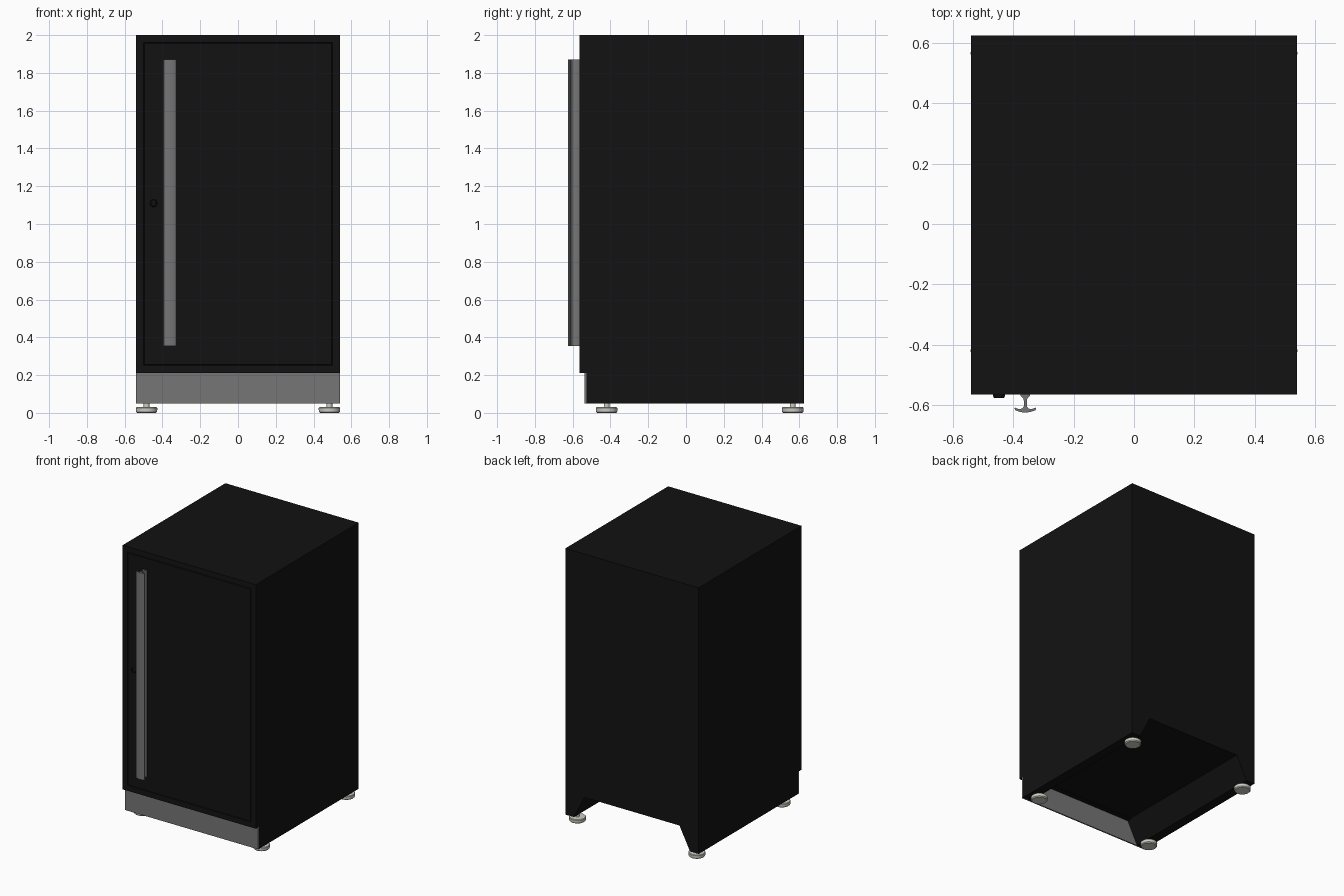
import bpy, bmesh, math

if "Cube" in bpy.data.objects:
    bpy.data.objects.remove(bpy.data.objects["Cube"])

def material(name, rgb):
    m = bpy.data.materials.new(name)
    m.diffuse_color = (*rgb, 1)
    m.use_nodes = True
    m.node_tree.nodes["Principled BSDF"].inputs["Base Color"].default_value = m.diffuse_color
    return m

BLACK = material("black_enamel", (0.006, 0.006, 0.006))
STEEL = material("brushed_steel", (0.18, 0.18, 0.18))
PALE = material("pale_plastic", (0.62, 0.61, 0.55))

def finish(name, bm, mat, smooth=False):
    bmesh.ops.recalc_face_normals(bm, faces=bm.faces)
    me = bpy.data.meshes.new(name)
    bm.to_mesh(me)
    bm.free()
    me.materials.append(mat)
    ob = bpy.data.objects.new(name, me)
    bpy.context.collection.objects.link(ob)
    if smooth:
        bpy.ops.object.select_all(action='DESELECT')
        bpy.context.view_layer.objects.active = ob
        ob.select_set(True)
        bpy.ops.object.shade_smooth_by_angle(angle=math.radians(35))
    return ob

def box_bm(x0, x1, y0, y1, z0, z1):
    bm = bmesh.new()
    bmesh.ops.create_cube(bm, size=1)
    for v in bm.verts:
        v.co = (x1 if v.co.x > 0 else x0, y1 if v.co.y > 0 else y0, z1 if v.co.z > 0 else z0)
    return bm

def prism(name, pts, direction, mat, smooth=False):
    """Extrude a closed outline of 3D points along a direction."""
    bm = bmesh.new()
    f = bm.faces.new([bm.verts.new(p) for p in pts])
    ext = bmesh.ops.extrude_face_region(bm, geom=[f], use_keep_orig=True)
    bmesh.ops.translate(bm, vec=direction, verts=[g for g in ext["geom"] if isinstance(g, bmesh.types.BMVert)])
    return finish(name, bm, mat, smooth)

def lathe(name, profile, centre, mat, axis='Z', steps=32):
    """Spin a (radius, height) profile about Z or about -Y."""
    bm = bmesh.new()
    rings = []
    for r, h in profile:
        ring = []
        for i in range(steps):
            a = 2 * math.pi * i / steps
            p = (r * math.cos(a), r * math.sin(a), h) if axis == 'Z' else (r * math.cos(a), -h, r * math.sin(a))
            ring.append(bm.verts.new([c + q for c, q in zip(centre, p)]))
        rings.append(ring)
    for lo, hi in zip(rings, rings[1:]):
        for i in range(steps):
            j = (i + 1) % steps
            bm.faces.new((lo[i], lo[j], hi[j], hi[i]))
    bm.faces.new(rings[0])
    bm.faces.new(rings[-1])
    return finish(name, bm, mat, True)

W, FRONT, BACK, FLOOR = 0.54, -0.565, 0.625, 0.217

# cabinet
finish("cabinet", box_bm(-W, W, -0.49, BACK, FLOOR, 2.0), BLACK)

# door with a fine V groove around its panel
bm = box_bm(-W, W, FRONT, -0.49, 0.212, 2.0)
face = min(bm.faces, key=lambda f: f.calc_center_median().y)
bmesh.ops.recalc_face_normals(bm, faces=bm.faces)
for thick, depth in ((0.055, 0), (0.004, -0.006), (0.004, 0.006)):
    bmesh.ops.inset_region(bm, faces=[face], thickness=thick, depth=depth)
finish("door", bm, BLACK)

# base: kick plate and tapered side rails, open at the back
finish("kick_plate", box_bm(-W, W, -0.537, -0.527, 0.05, 0.215), STEEL)
for s, side in ((-1, "left"), (1, "right")):
    outline = [(s * W, 0.05), (s * 0.47, 0.05), (s * 0.385, FLOOR), (s * W, FLOOR)]
    prism(side + "_base_rail", [(x, -0.527, z) for x, z in outline], (0, BACK + 0.527, 0), BLACK)

# levelling feet
foot = [(0.05, 0.0), (0.056, 0.006), (0.057, 0.026), (0.053, 0.03), (0.015, 0.031), (0.015, 0.055)]
for s, side in ((-1, "left"), (1, "right")):
    for y, end in ((-0.42, "front"), (0.565, "back")):
        lathe(f"{end}_{side}_foot", foot, (s * 0.484, y, 0), PALE)

# handle: flared T section extruded upright
half = [(0.017, -0.563), (0.015, -0.569), (0.007, -0.577), (0.005, -0.585), (0.005, -0.604),
        (0.010, -0.611), (0.022, -0.613), (0.033, -0.608), (0.036, -0.611),
        (0.033, -0.617), (0.022, -0.621), (0.008, -0.624)]
section = half + [(-x, y) for x, y in reversed(half)]
prism("door_handle", [(x - 0.36, y, 0.355) for x, y in section], (0, 0, 1.515), STEEL, True)

# lock
lathe("door_lock", [(0.02, -0.003), (0.02, 0.005), (0.016, 0.011), (0.010, 0.011), (0.009, 0.007)],
      (-0.447, FRONT, 1.11), BLACK, axis='Y')
